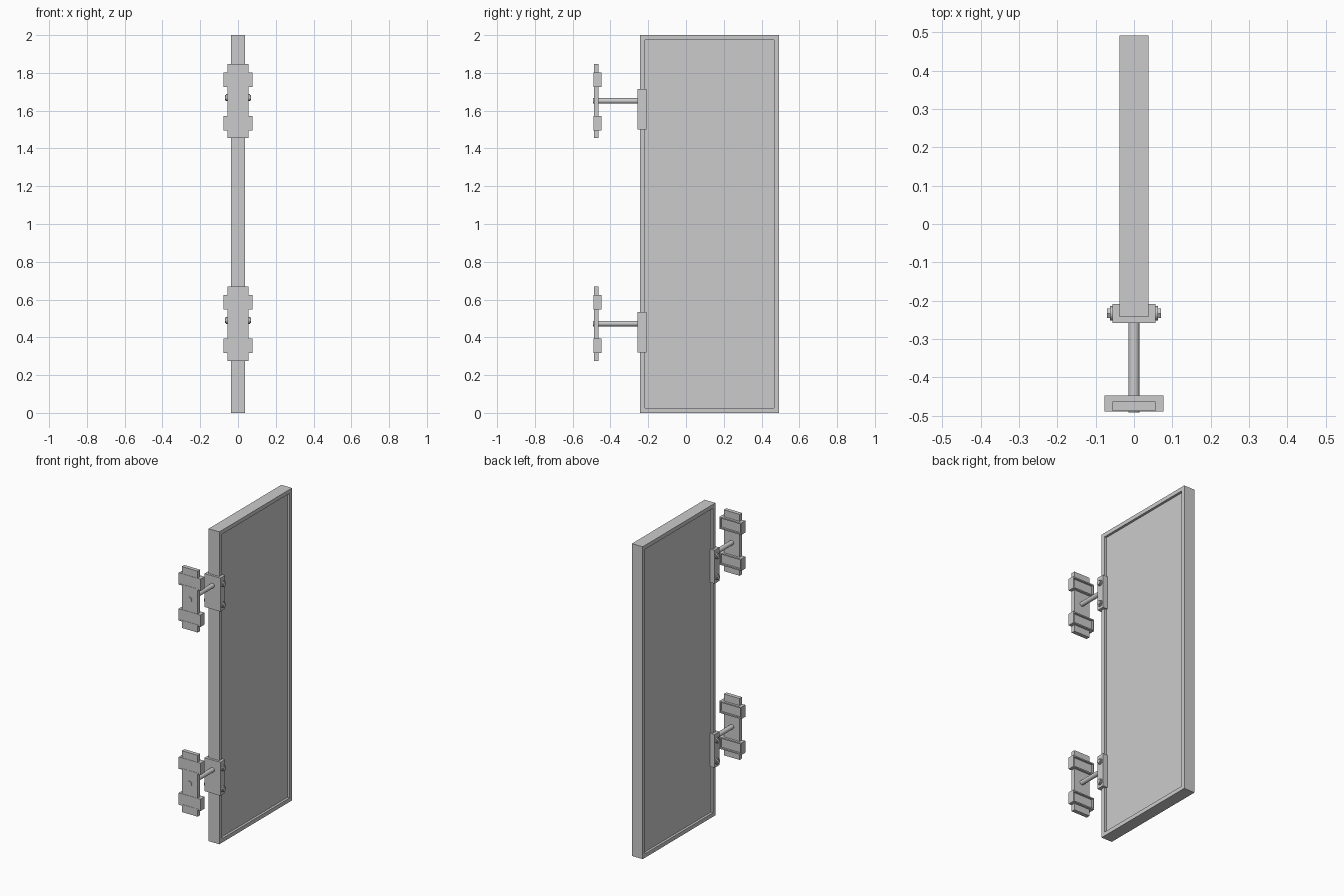
import bpy, bmesh, math
from mathutils import Matrix, Vector

if "Cube" in bpy.data.objects:
    bpy.data.objects.remove(bpy.data.objects["Cube"])


def finish(bm, name):
    bmesh.ops.recalc_face_normals(bm, faces=bm.faces)
    me = bpy.data.meshes.new(name)
    bm.to_mesh(me)
    bm.free()
    ob = bpy.data.objects.new(name, me)
    bpy.context.collection.objects.link(ob)
    return ob


def box(name, lo, hi, recesses=()):
    """Box from corner to corner; recesses = (face direction, border, depth)."""
    lo, hi = Vector(lo), Vector(hi)
    bm = bmesh.new()
    bmesh.ops.create_cube(bm, size=1)
    for v in bm.verts:
        v.co = [(lo[i] + hi[i]) / 2 + v.co[i] * (hi[i] - lo[i]) for i in range(3)]
    for direction, border, depth in recesses:
        d = Vector(direction)
        bm.normal_update()
        face = max(bm.faces, key=lambda f: f.normal.dot(d) * 10 + f.calc_center_median().dot(d))
        bmesh.ops.inset_region(bm, faces=[face], thickness=border)
        inner = bmesh.ops.extrude_discrete_faces(bm, faces=[face])["faces"][0]
        bmesh.ops.translate(bm, verts=inner.verts, vec=-d * depth)
    return finish(bm, name)


def rod(name, start, end, radius, sides):
    """Cylinder between two points."""
    a, b = Vector(start), Vector(end)
    bm = bmesh.new()
    turn = (b - a).to_track_quat('Z', 'Y').to_matrix().to_4x4()
    bmesh.ops.create_cone(bm, cap_ends=True, segments=sides, radius1=radius,
                          radius2=radius, depth=(b - a).length,
                          matrix=Matrix.Translation((a + b) / 2) @ turn)
    ob = finish(bm, name)
    if sides > 8:
        for p in ob.data.polygons:
            p.use_smooth = len(p.vertices) == 4
        bm = bmesh.new()
        bm.from_mesh(ob.data)
        for e in bm.edges:
            e.smooth = e.calc_face_angle(0) < math.radians(40)
        bm.to_mesh(ob.data)
        bm.free()
    return ob


# sign board with a raised frame on both broad sides
box("sign_board", (-0.038, -0.243, 0), (0.038, 0.4925, 2),
    [((1, 0, 0), 0.036, 0.015), ((-1, 0, 0), 0.036, 0.015)])

# two identical mounts; z is the height of the support rod
for label, z in (("upper", 1.652), ("lower", 0.473)):
    # mounting plate with two straps across it
    box(label + "_wall_plate", (-0.056, -0.488, z - 0.198), (0.056, -0.463, z + 0.195))
    for part, dz in (("top", 0.112), ("bottom", -0.118)):
        box(f"{label}_{part}_strap", (-0.077, -0.490, z + dz - 0.038),
            (0.077, -0.448, z + dz + 0.038),
            [((0, -1, 0), 0.011, 0.0015), ((0, 1, 0), 0.011, 0.012)])

    # support rod
    rod(label + "_support_rod", (0, -0.4925, z), (0, -0.25, z), 0.0145, 24)

    # bracket gripping the edge of the board, bolted from both sides
    box(label + "_bracket", (-0.056, -0.258, z - 0.152), (0.056, -0.209, z + 0.062))
    for dz in (0.017, -0.117):
        for s in (-1, 1):
            at = lambda x: (s * x, -0.233, z + dz)
            rod(label + "_bolt_washer", at(0.05), at(0.063), 0.0185, 20)
            rod(label + "_bolt_head", at(0.06), at(0.070), 0.0145, 6)
